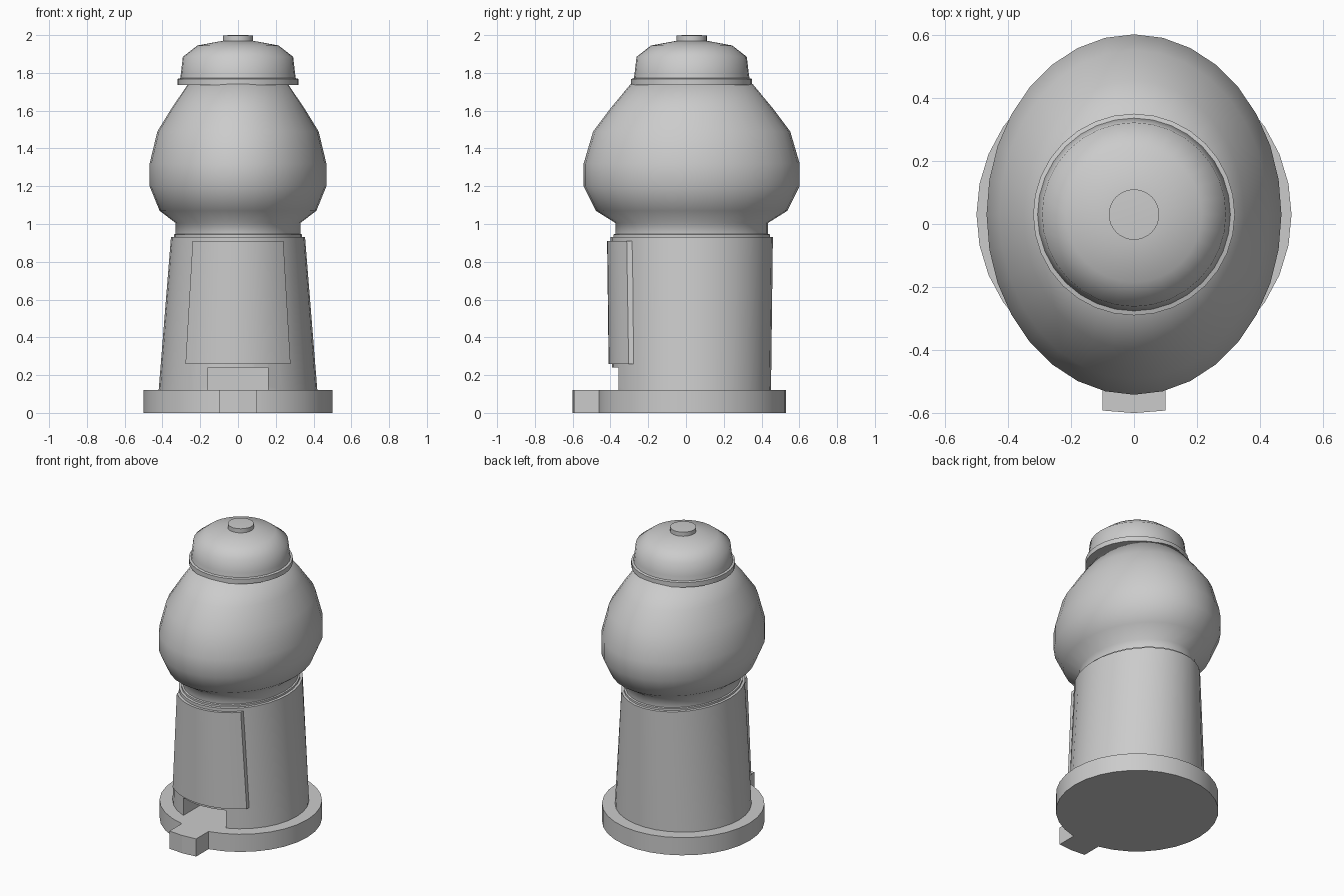
import bpy, bmesh, math

if "Cube" in bpy.data.objects:
    bpy.data.objects.remove(bpy.data.objects["Cube"])

CY = 0.03      # shared axis of all turned parts
SEG = 32


def finish(name, bm, angle=35):
    bmesh.ops.recalc_face_normals(bm, faces=bm.faces)
    me = bpy.data.meshes.new(name)
    bm.to_mesh(me)
    bm.free()
    ob = bpy.data.objects.new(name, me)
    bpy.context.collection.objects.link(ob)
    if angle:
        bpy.ops.object.select_all(action='DESELECT')
        ob.select_set(True)
        bpy.context.view_layer.objects.active = ob
        bpy.ops.object.shade_smooth_by_angle(angle=math.radians(angle))
    return ob


def turned(name, profile, angle=35):
    """Closed elliptical lathe from (rx, ry, z) rings."""
    bm = bmesh.new()
    rings = []
    for rx, ry, z in profile:
        rings.append([bm.verts.new((rx * math.cos(2 * math.pi * i / SEG),
                                    CY + ry * math.sin(2 * math.pi * i / SEG), z))
                      for i in range(SEG)])
    for a, b in zip(rings, rings[1:]):
        for i in range(SEG):
            j = (i + 1) % SEG
            bm.faces.new((a[i], a[j], b[j], b[i]))
    bm.faces.new(rings[0][::-1])
    bm.faces.new(rings[-1])
    return finish(name, bm, angle)


def prism(name, outline, z0, z1):
    bm = bmesh.new()
    face = bm.faces.new([bm.verts.new((x, y, z0)) for x, y in outline])
    ext = bmesh.ops.extrude_face_region(bm, geom=[face])
    for v in ext['geom']:
        if isinstance(v, bmesh.types.BMVert):
            v.co.z = z1
    return finish(name, bm, 0)


# round foot and dispenser lip
turned("base", [(0.5, 0.5, 0), (0.5, 0.5, 0.12)])
prism("dispenser_lip", [(-0.1, -0.44), (-0.1, -0.592), (0, -0.6),
                        (0.1, -0.592), (0.1, -0.44)], 0, 0.12)

# tapered body, round at the bottom and oval at the top
body = turned("body", [(0.42, 0.42, 0.12), (0.355, 0.43, 0.93), (0.34, 0.415, 0.932),
                       (0.34, 0.415, 0.945), (0.325, 0.40, 0.948)])

# chute opening cut into the body
cutter = prism("chute_cutter", [(-0.16, -0.6), (0.16, -0.6), (0.16, -0.15), (-0.16, -0.15)],
               0.1, 0.24)
cutter.hide_render = True
cutter.hide_viewport = True
cutter.display_type = 'WIRE'
cut = body.modifiers.new("chute", 'BOOLEAN')
cut.operation = 'DIFFERENCE'
cut.solver = 'EXACT'
cut.object = cutter

# curved front panel that follows the body
bm = bmesh.new()
N = 12
layers = []
for off in (0.018, -0.02):
    rows = []
    for z, w in ((0.26, 0.278), (0.91, 0.24)):
        t = (z - 0.12) / 0.81
        rx, ry = 0.42 - 0.065 * t + off, 0.42 + 0.01 * t + off
        row = []
        for i in range(N + 1):
            x = w * (2 * i / N - 1)
            row.append(bm.verts.new((x, CY - ry * math.sqrt(1 - (x / rx) ** 2), z)))
        rows.append(row)
    layers.append(rows)
(o0, o1), (i0, i1) = layers
for a, b in ((o0, o1), (o1, i1), (i1, i0), (i0, o0)):
    for i in range(N):
        bm.faces.new((a[i], a[i + 1], b[i + 1], b[i]))
for k in (0, N):
    bm.faces.new((o0[k], o1[k], i1[k], i0[k]))
finish("front_panel", bm)

# oval globe with its neck
globe = [(0.33, 0.94), (0.33, 1.005), (0.415, 1.07), (0.468, 1.20), (0.468, 1.32),
         (0.427, 1.49), (0.35, 1.615), (0.265, 1.74)]
turned("globe", [(r, r * 1.222, z) for r, z in globe], 60)

# lid with rim, and knob
lid = [(0.255, 1.735), (0.32, 1.735), (0.32, 1.768), (0.306, 1.772), (0.302, 1.80),
       (0.292, 1.885), (0.215, 1.945), (0.08, 1.97)]
turned("lid", [(r, r, z) for r, z in lid], 60)
knob = [(0.08, 1.96), (0.08, 1.998), (0.04, 2.0)]
turned("knob", [(r, r, z) for r, z in knob])
